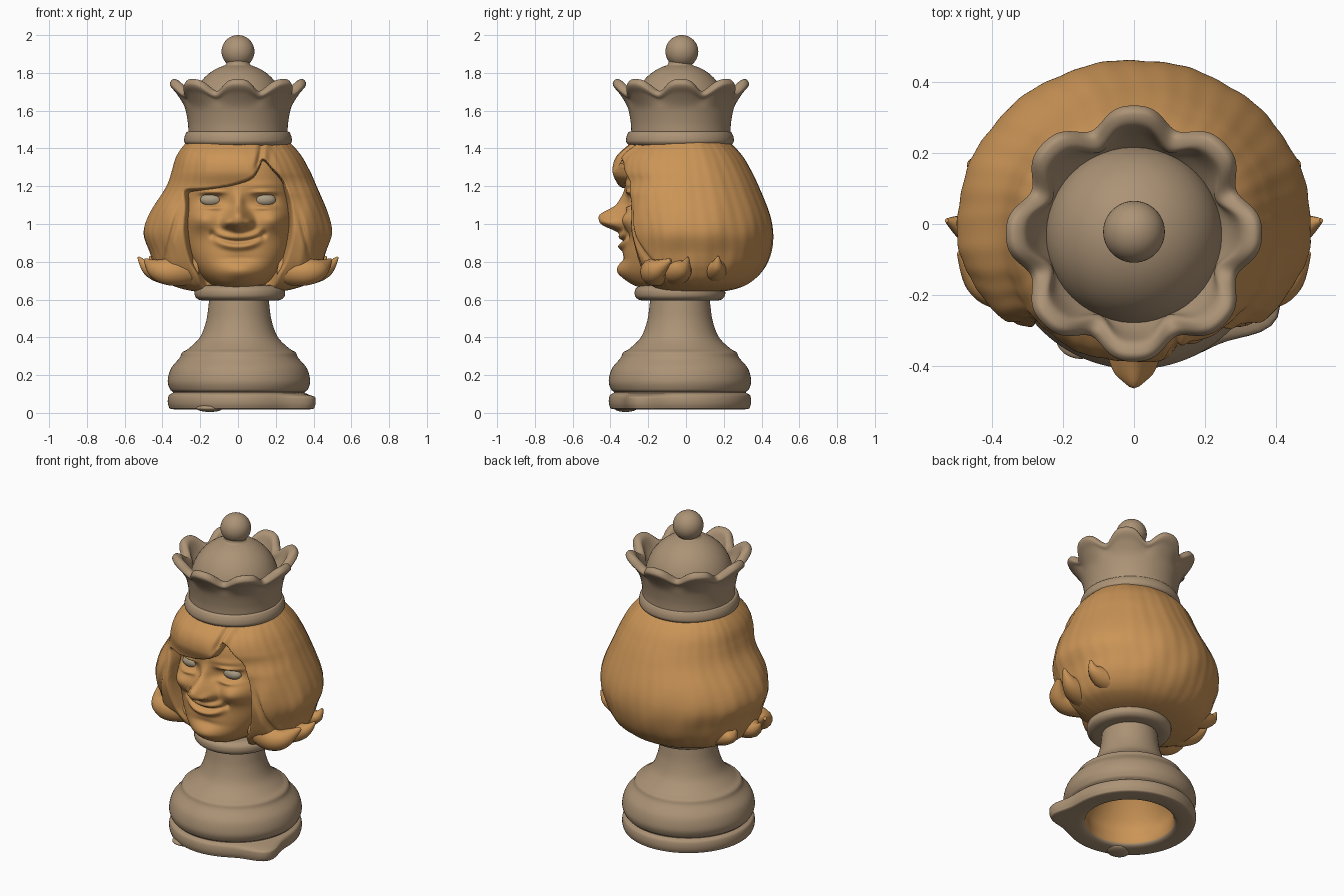
import bpy, bmesh, math
from math import sin, cos, pi, exp

if "Cube" in bpy.data.objects:
    bpy.data.objects.remove(bpy.data.objects["Cube"])


def material(name, rgb):
    m = bpy.data.materials.new(name)
    m.diffuse_color = (*rgb, 1)
    m.use_nodes = True
    m.node_tree.nodes["Principled BSDF"].inputs["Base Color"].default_value = m.diffuse_color
    return m


ORANGE = material("warm_orange", (0.60, 0.30, 0.095))
TAN = material("stone_tan", (0.41, 0.29, 0.18))
GREY = material("eye_grey", (0.41, 0.34, 0.235))
CY = -0.032  # y centre of the turned parts


def interp(table, t):
    """Smooth interpolation of rows (key, a, b, ...) at key t."""
    if t <= table[0][0]:
        return table[0][1:]
    if t >= table[-1][0]:
        return table[-1][1:]
    i = next(k for k in range(len(table) - 1) if t <= table[k + 1][0])
    p, q = table[i], table[i + 1]
    o, s = table[max(i - 1, 0)], table[min(i + 2, len(table) - 1)]
    h = q[0] - p[0]
    u = (t - p[0]) / h
    out = []
    for k in range(1, len(p)):
        m0 = (q[k] - o[k]) / (q[0] - o[0]) * h
        m1 = (s[k] - p[k]) / (s[0] - p[0]) * h
        out.append((2*u**3 - 3*u*u + 1) * p[k] + (u**3 - 2*u*u + u) * m0
                   + (3*u*u - 2*u**3) * q[k] + (u**3 - u*u) * m1)
    return out


def step(t):
    t = min(1, max(0, t))
    return t * t * (3 - 2 * t)


def ring_mesh(name, rows, cols, fn, mats, rule=None):
    """Closed surface of rings; fn(v in 0..1, angle) gives each point."""
    bm = bmesh.new()
    rings = [[bm.verts.new(fn(i / rows, 2 * pi * j / cols)) for j in range(cols)]
             for i in range(rows + 1)]
    for i in range(rows):
        for j in range(cols):
            k = (j + 1) % cols
            f = bm.faces.new((rings[i][j], rings[i][k], rings[i+1][k], rings[i+1][j]))
            f.material_index = rule(i / rows) if rule else 0
    caps = [bm.faces.new(rings[0][::-1]), bm.faces.new(rings[-1])]
    caps[0].material_index = rule(0) if rule else 0
    for f in bm.faces:
        f.smooth = True
    bmesh.ops.recalc_face_normals(bm, faces=bm.faces)
    me = bpy.data.meshes.new(name)
    bm.to_mesh(me)
    bm.free()
    for m in mats:
        me.materials.append(m)
    ob = bpy.data.objects.new(name, me)
    bpy.context.collection.objects.link(ob)
    return ob


def lathe(name, pts, rows, mats, cx=0.0, rule=None, warp=None):
    table = [(i, *p) for i, p in enumerate(pts)]

    def fn(v, a):
        r, z = interp(table, v * (len(pts) - 1))
        if warp:
            r, z = warp(r, z, a)
        r = max(r, 0.001)
        return (cx + r * cos(a), CY + r * sin(a), z)
    return ring_mesh(name, rows, 96, fn, mats, rule)


def ball(name, loc, scale, mat):
    bpy.ops.mesh.primitive_uv_sphere_add(segments=48, ring_count=24, location=loc)
    ob = bpy.context.object
    ob.name, ob.scale = name, scale
    ob.data.materials.append(mat)
    bpy.ops.object.shade_smooth()
    return ob


# Pedestal: hollow turned base with an uneven flange at the foot
base = [(0.01, .43), (.10, .38), (.18, .28), (.25, .15), (.25, .06), (.27, .022),
        (.355, .020), (.372, .035), (.377, .065), (.37, .095), (.348, .108),
        (.365, .125), (.377, .17), (.36, .235), (.315, .29), (.300, .32),
        (.265, .342), (.207, .40), (.175, .48), (.162, .56), (.155, .64)]


def flange(r, z, a):
    if z < 0.105 and r > 0.3:
        d = (a - math.radians(329) + pi) % (2 * pi) - pi
        r += 0.085 * exp(-(d / 0.25) ** 2) * step((0.112 - z) / 0.03)
    return r, z


lathe("pedestal", base, 120, [TAN, ORANGE], 0.005,
      lambda v: 1 if v * (len(base) - 1) < 4.4 else 0, flange)
ball("foot_drip", (-0.15, -0.32, 0.025), (0.07, 0.06, 0.02), TAN)
lathe("collar", [(.12, .595), (.2, .595), (.232, .61), (.24, .635), (.232, .66),
                 (.2, .675), (.12, .675)], 30, [TAN], 0.01)
lathe("neck", [(.165, .62), (.165, .7), (.165, .85)], 8, [ORANGE], 0.005)

# Hair: one shell of rings with an opening for the face
hair = [(.635, .18, .15, .12), (.655, .29, .26, .18), (.69, .38, .34, .22),
        (.76, .435, .41, .265), (.85, .465, .45, .30), (.95, .498, .462, .32),
        (1.05, .475, .445, .33), (1.2, .397, .385, .36), (1.28, .365, .347, .387),
        (1.36, .33, .30, .365), (1.43, .275, .235, .29), (1.45, .24, .2, .26)]
fringe = [(-.4, 1.15), (-.3, 1.185), (-.2, 1.19), (-.1, 1.20), (0, 1.22), (.08, 1.255),
          (.115, 1.31), (.13, 1.35), (.18, 1.30), (.25, 1.22), (.3, 1.12)]
sides = [(.6, -.19, .19), (.72, -.22, .22), (.8, -.26, .26), (.95, -.29, .295),
         (1.1, -.285, .29), (1.2, -.30, .265)]


def hair_point(v, a):
    z = 0.635 + v * 0.815
    w, back, front = interp(hair, z)
    c, s = cos(a), sin(a)
    k = 1 + 0.004 * sin(13 * a + 4 * sin(4 * z)) + 0.002 * sin(37 * a + 6 * z)
    lean = 0.018 * exp(-((z - 1.22) / .13) ** 2)
    if s >= 0:
        return (lean + w * c * k, back * s * k, z)
    e = 2 / 2.6
    x = w * math.copysign(abs(c) ** (e + (1 - e) * abs(c)), c) * k + lean
    y = -front * abs(s) ** e * k
    left, right = interp(sides, z)
    top = interp(fringe, x)[0]
    m = step((x - left) / .05) * step((right - x) / .05) * step((top - z) / .035)
    # rolled lip on the side locks, and the deep parting
    d = 0.03 * exp(-((abs(x) - .36) / .06) ** 2) * step((1.2 - z) / .2) * step((z - .66) / .1)
    d -= 0.02 * exp(-((abs(x) - .40 + .25 * (z - .75)) / .012) ** 2) * step((1.1 - z) / .15)
    part = .125 - .03 * step((1.43 - z) / .2)
    d -= 0.03 * exp(-((x - part) / .015) ** 2) * step((z - 1.25) / .08)
    d -= 0.03 * step((x - part) / .06) * step((z - 1.15) / .1)
    y -= d * step(-y / .15)
    if y < -0.12:
        y += (-0.12 - y) * m
    return (x, y, z)


ring_mesh("hair", 120, 280, hair_point, [ORANGE])


# Flicked hair ends, tapered curves on both sides
def flick(name, pts):
    for side, sx in (("right", 1), ("left", -1)):
        cu = bpy.data.curves.new(name, "CURVE")
        cu.dimensions, cu.bevel_depth, cu.bevel_resolution = "3D", 1.0, 5
        cu.resolution_u, cu.use_fill_caps = 10, True
        sp = cu.splines.new("NURBS")
        sp.points.add(len(pts) - 1)
        for p, (x, y, z, r) in zip(sp.points, pts):
            p.co, p.radius = (sx * x, y, z, 1), r
        sp.use_endpoint_u, sp.order_u = True, 3
        sp.use_smooth = True
        cu.materials.append(ORANGE)
        bpy.context.collection.objects.link(bpy.data.objects.new(f"{name}_{side}", cu))


flick("side_flick", [(.26, -.06, .77, .10), (.36, -.05, .755, .085),
                     (.45, -.02, .755, .055), (.50, 0, .785, .025), (.528, .01, .825, .006)])
flick("rear_flick", [(.26, .15, .77, .09), (.35, .15, .76, .07),
                     (.42, .16, .77, .045), (.45, .165, .79, .025), (.465, .17, .83, .006)])
flick("front_flick", [(.24, -.13, .76, .08), (.33, -.17, .745, .08),
                      (.41, -.17, .75, .065), (.455, -.13, .775, .04), (.49, -.08, .81, .01)])

# Face: ring section with sculpted bumps (x, z, width, height, amount)
face = [(.655, .08, .20), (.67, .13, .26), (.70, .175, .305), (.75, .22, .335),
        (.82, .262, .335), (.9, .288, .33), (1.0, .303, .325), (1.1, .303, .31),
        (1.2, .29, .32), (1.3, .26, .31), (1.4, .22, .25)]
bumps = [(0, 1.10, .03, .06, .05),
         (0.01, .75, .09, .05, .03), (0.01, .815, .08, .02, -.01)]
for s in (-1, 1):
    bumps += [(s * .06, 1.005, .024, .026, .045), (s * .19, 1.025, .075, .06, .055),
              (s * .135, 1.13, .055, .035, -.035), (s * .14, 1.168, .055, .014, .028),
              (s * .14, 1.087, .055, .014, .022), (s * .14, 1.205, .09, .02, .008),
              (s * .135, .945, .016, .022, -.018)]


def face_point(v, a):
    z = 0.655 + v * 0.745
    w, d = interp(face, z)
    c, s = cos(a), sin(a)
    if s >= 0:
        return (w * c, 0.1 * s, z)
    e = 2 / 2.4
    x, y = w * math.copysign(abs(c) ** e, c), -d * abs(s) ** e
    t = sum(h * exp(-((x - bx) / sx) ** 2 - ((z - bz) / sz) ** 2)
            for bx, bz, sx, sz, h in bumps)
    # rounded nose tip
    n = (x / .06) ** 2 + ((z - 1.022) / .058) ** 2
    t += 0.13 * exp(-n ** 1.4)
    # smiling mouth: lips either side of a curved groove
    m = z - (0.907 + 1.9 * x * x)
    fade = exp(-(x / .115) ** 4)
    t += fade * (0.024 * exp(-((m - .022) / .02) ** 2) + 0.028 * exp(-((m + .026) / .02) ** 2)
                 - 0.014 * exp(-(m / .009) ** 2))
    return (x, y - t * min(1, abs(s) * 2), z)


ring_mesh("face", 140, 260, face_point, [ORANGE])
for s, side in ((-1, "left"), (1, "right")):
    ball("eye_" + side, (s * .14, -.255, 1.128), (.06, .037, .036), GREY)

# Crown: rolled band, scalloped flaring wall, dome and finial
lathe("crown_band", [(.2, 1.415), (.26, 1.415), (.282, 1.43), (.285, 1.45),
                     (.278, 1.475), (.262, 1.49), (.2, 1.49)], 30, [TAN])
wall = [(0, .262, 0), (1, .266, .25), (2, .282, .55), (3, .310, .76), (4, .337, .88),
        (4.6, .341, .95), (5.2, .322, 1.02), (6, .286, .96), (7, .262, .72), (8, .235, .55)]


def crown_point(v, a):
    r, h = interp(wall, v * 8)
    lobe = cos(8 * a) - 0.2 * cos(16 * a)  # broad tips, narrow valleys
    k = step((h - .5) / .45)
    r += 0.024 * lobe * k
    z = 1.475 + h * (0.262 + 0.031 * lobe * k)
    return (r * cos(a), CY + 0.005 + r * sin(a), z)


ring_mesh("crown_wall", 48, 192, crown_point, [TAN])
ball("crown_dome", (0, CY, 1.60), (.25, .25, .25), TAN)
lathe("finial_neck", [(.09, 1.825), (.07, 1.84), (.062, 1.85), (.06, 1.87)], 10, [TAN])
ball("finial", (0, -0.022, 1.913), (.087, .087, .087), TAN)
